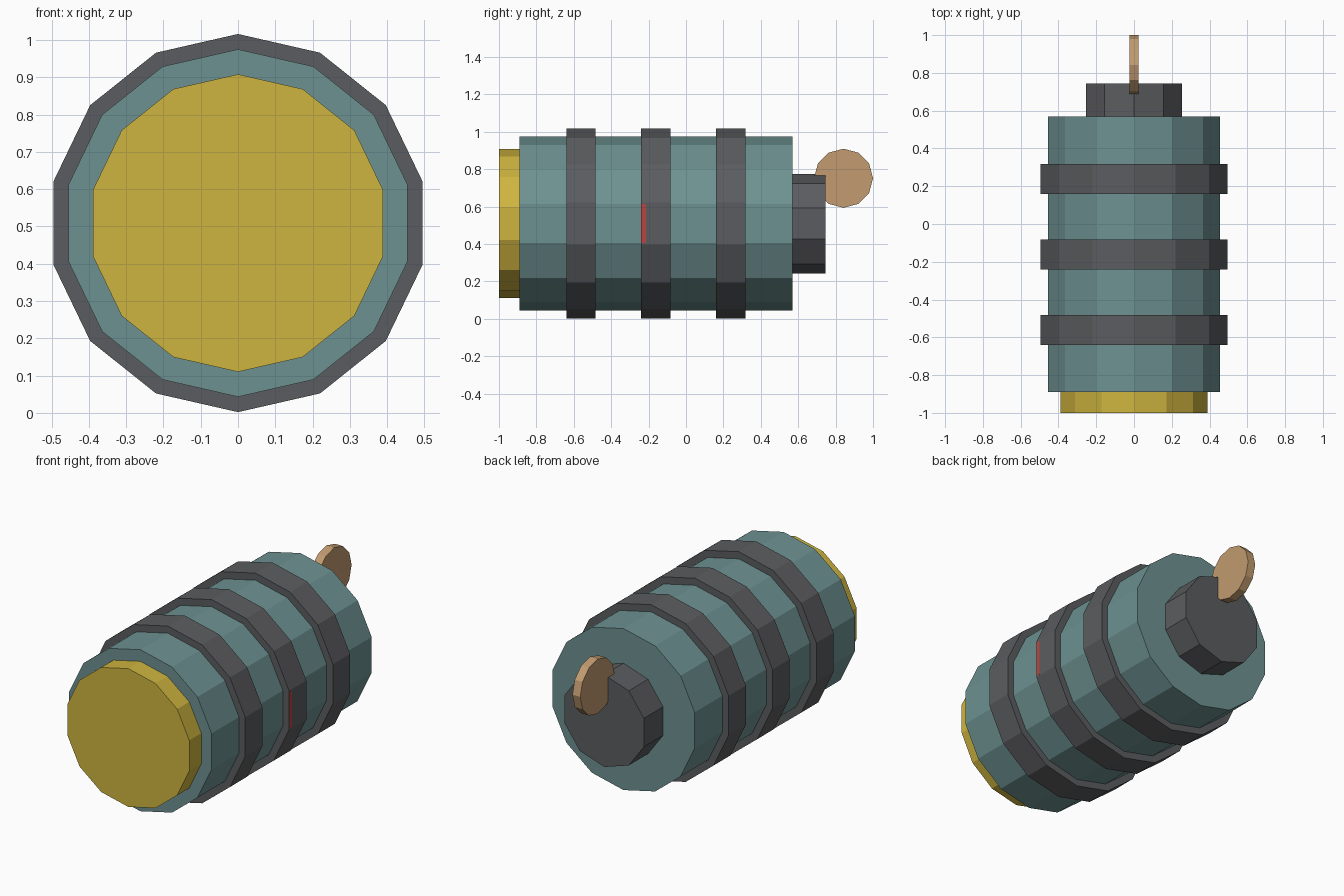
import bpy
from math import radians

if "Cube" in bpy.data.objects:
    bpy.data.objects.remove(bpy.data.objects["Cube"])

CZ = 0.509  # height of the main axis


def material(name, rgb):
    m = bpy.data.materials.new(name)
    m.diffuse_color = (*rgb, 1.0)
    m.use_nodes = True
    m.node_tree.nodes["Principled BSDF"].inputs["Base Color"].default_value = m.diffuse_color
    return m


teal = material("teal", (0.155, 0.285, 0.285))
dark = material("dark_grey", (0.105, 0.108, 0.115))
yellow = material("yellow", (0.62, 0.46, 0.05))
tan = material("tan", (0.54, 0.33, 0.16))
red = material("red", (0.5, 0.06, 0.05))


def drum(name, radius, y0, y1, mat, sides=14):
    """Flat-shaded prism along y with a corner pointing straight up."""
    bpy.ops.mesh.primitive_cylinder_add(
        vertices=sides, radius=radius, depth=y1 - y0,
        location=(0, (y0 + y1) / 2, CZ), rotation=(radians(90), 0, 0))
    ob = bpy.context.object
    ob.name = name
    ob.data.materials.append(mat)
    return ob


# Main body and front end plate
drum("body", 0.466, -0.89, 0.57, teal)
drum("front_plate", 0.399, -1.0, -0.88, yellow)

# Three raised bands
for i in range(3):
    y = -0.64 + 0.4 * i
    drum(f"band_{i + 1}", 0.507, y, y + 0.157, dark)

# Ten-sided rear cap
drum("rear_cap", 0.266, 0.56, 0.745, dark, sides=10)

# Upright disc tab at the rear
bpy.ops.mesh.primitive_cylinder_add(
    vertices=12, radius=0.158, depth=0.05,
    location=(0, 0.842, 0.751), rotation=(0, radians(90), 0))
tab = bpy.context.object
tab.name = "rear_tab"
tab.data.materials.append(tan)

# Thin red marker on the right side of the middle band
bpy.ops.mesh.primitive_cube_add(size=1, location=(0.485, -0.226, CZ))
marker = bpy.context.object
marker.name = "side_marker"
marker.scale = (0.02, 0.024, 0.21)
marker.data.materials.append(red)
